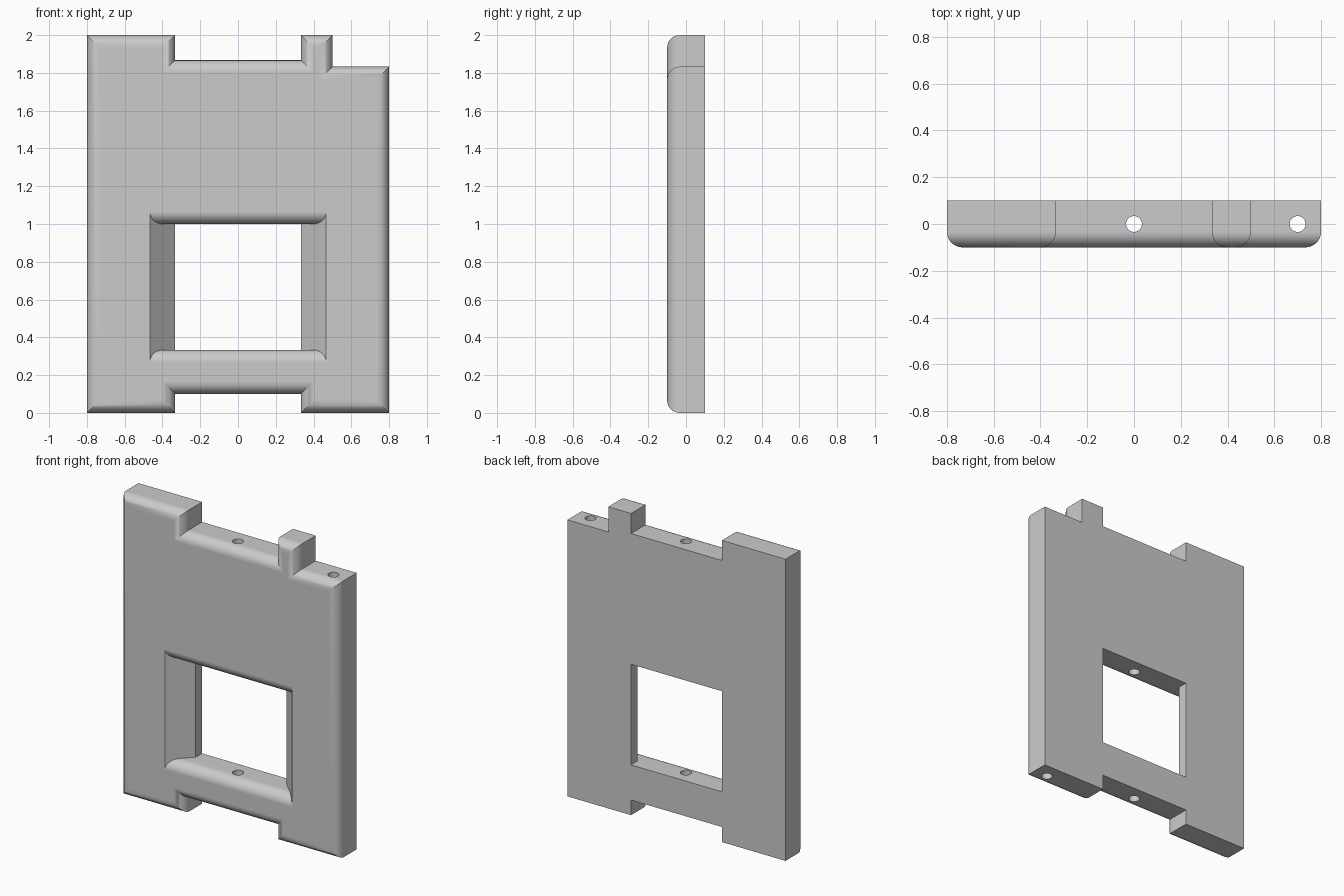
import bpy, bmesh, math
from mathutils import Matrix

cube = bpy.data.objects.get("Cube")
if cube:
    bpy.data.objects.remove(cube, do_unlink=True)

R = 0.0667          # radius of the rounded front edges
HALF = 0.1          # half the panel thickness
SEG = 8             # steps in each rounded edge

grey = bpy.data.materials.new("light grey")
grey.use_nodes = True
grey.diffuse_color = (0.6, 0.6, 0.6, 1)
grey.node_tree.nodes["Principled BSDF"].inputs["Base Color"].default_value = (0.6, 0.6, 0.6, 1)


def finish(name, bm):
    bmesh.ops.recalc_face_normals(bm, faces=bm.faces)
    mesh = bpy.data.meshes.new(name)
    bm.to_mesh(mesh)
    bm.free()
    mesh.materials.append(grey)
    obj = bpy.data.objects.new(name, mesh)
    bpy.context.collection.objects.link(obj)
    return obj


def loft(name, sections):
    """Solid through a list of (y, outline) sections."""
    bm = bmesh.new()
    rings = [[bm.verts.new((x, y, z)) for x, z in pts] for y, pts in sections]
    n = len(rings[0])
    for a, b in zip(rings, rings[1:]):
        for i in range(n):
            j = (i + 1) % n
            bm.faces.new((a[i], a[j], b[j], b[i]))
    bm.faces.new(rings[0])
    bm.faces.new(rings[-1])
    return finish(name, bm)


def inset(pts, d):
    """Mitred inset of a counter-clockwise outline with square corners."""
    out = []
    for i, (x, z) in enumerate(pts):
        nx = nz = 0
        for (ax, az), (bx, bz) in ((pts[i - 1], (x, z)), ((x, z), pts[(i + 1) % len(pts)])):
            length = math.hypot(bx - ax, bz - az)
            nx -= (bz - az) / length
            nz += (bx - ax) / length
        out.append((x + nx * d, z + nz * d))
    return out


def arc():
    """Depth and inset along the quarter-round front edge."""
    for i in range(SEG + 1):
        t = math.pi / 2 * i / SEG
        yield R - HALF - R * math.sin(t), R * (1 - math.cos(t))


# Panel with notched top and bottom
N = 0.3333
outline = [(-0.8, 0), (-N, 0), (-N, 0.1), (N, 0.1), (N, 0), (0.8, 0),
           (0.8, 1.833), (0.5, 1.833), (0.5, 2), (N, 2), (N, 1.867),
           (-N, 1.867), (-N, 2), (-0.8, 2)]
panel = loft("panel", [(HALF, outline)] + [(y, inset(outline, d)) for y, d in arc()])


# Window opening: rounded sill and lintel, splayed jambs
def opening(y, d):
    w = N + max(0, R / 2 - y)
    return [(-w, N - d), (w, N - d), (w, 1 + d), (-w, 1 + d)]


steps = [(HALF + 0.05, 0), (R / 2, 0)] + list(arc())
sections = [(y, opening(y, d)) for y, d in steps]
sections.append((-HALF - 0.05, sections[-1][1]))
window_cutter = loft("window_cutter", sections)

# Vertical pin holes
cutters = [window_cutter]
for name, x in (("middle_hole_cutter", 0), ("side_hole_cutter", 0.7)):
    bm = bmesh.new()
    bmesh.ops.create_cone(bm, cap_ends=True, segments=32, radius1=0.034, radius2=0.034,
                          depth=2.4, matrix=Matrix.Translation((x, 0, 1)))
    cutters.append(finish(name, bm))

for cutter in cutters:
    cutter.hide_render = True
    cutter.hide_set(True)
    cut = panel.modifiers.new(cutter.name, 'BOOLEAN')
    cut.object = cutter
    cut.operation = 'DIFFERENCE'
    cut.solver = 'EXACT'

# Bake the cuts, then shade
bpy.context.view_layer.update()
baked = bpy.data.meshes.new_from_object(panel.evaluated_get(bpy.context.evaluated_depsgraph_get()))
panel.modifiers.clear()
panel.data = baked
for cutter in cutters:
    bpy.data.objects.remove(cutter, do_unlink=True)
bpy.ops.object.select_all(action='DESELECT')
panel.select_set(True)
bpy.context.view_layer.objects.active = panel
bpy.ops.object.shade_smooth_by_angle(angle=math.radians(30))
weighted = panel.modifiers.new("weighted_normals", 'WEIGHTED_NORMAL')
weighted.keep_sharp = True
